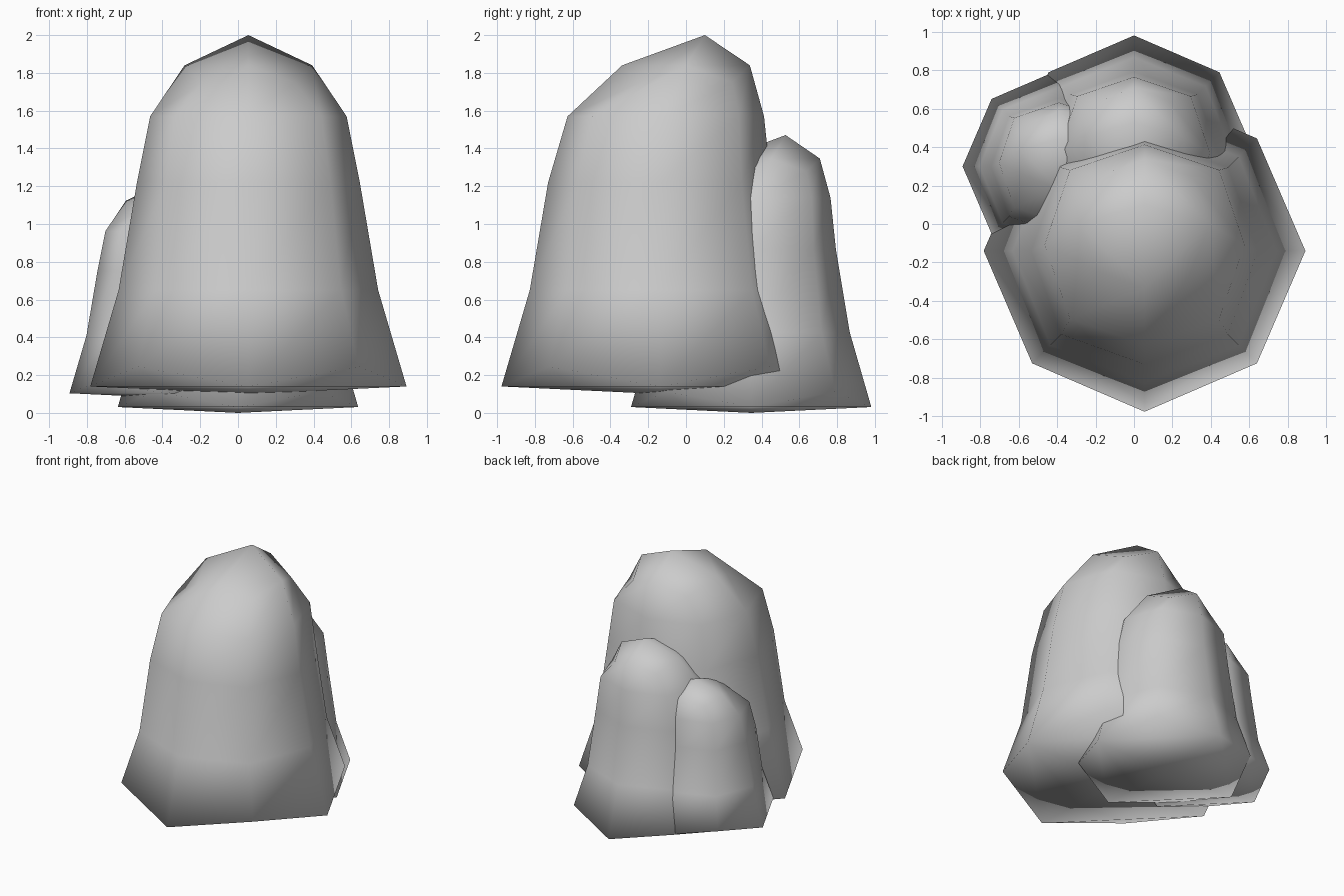
import bpy, bmesh

if "Cube" in bpy.data.objects:
    bpy.data.objects.remove(bpy.data.objects["Cube"])

# Profile of one boulder, relative to its underside centre:
# (height, corner height, side radius, corner offset, lean towards the back)
ROWS = [
    (0.04, 0.145, 0.837, 0.585, 0.00),
    (0.55, 0.55, 0.687, 0.490, 0.00),
    (1.12, 1.12, 0.590, 0.434, 0.00),
    (1.47, 1.47, 0.520, 0.388, 0.033),
    (1.74, 1.65, 0.338, 0.245, 0.14),
]
APEX = (0.0, 0.24, 1.90)
DIRS = [(1, 0), (1, 1), (0, 1), (-1, 1), (-1, 0), (-1, -1), (0, -1), (1, -1)]


def boulder(name, location, scale):
    bm = bmesh.new()
    rings = []
    for z, zc, r, k, lean in ROWS:
        ring = []
        for i, (dx, dy) in enumerate(DIRS):
            d, h = (k, zc) if i % 2 else (r, z)
            ring.append(bm.verts.new((dx * d, dy * d + lean, h)))
        rings.append(ring)
    base = bm.verts.new((0, 0, 0))
    apex = bm.verts.new(APEX)
    # side walls
    for a, b in zip(rings, rings[1:]):
        for i in range(8):
            j = (i + 1) % 8
            bm.faces.new((a[i], a[j], b[j], b[i]))
    # four quads close the underside and the crown
    for i in range(0, 8, 2):
        j, m = i + 1, (i + 2) % 8
        bm.faces.new((rings[0][m], rings[0][j], rings[0][i], base))
        bm.faces.new((rings[-1][i], rings[-1][j], rings[-1][m], apex))
    bmesh.ops.recalc_face_normals(bm, faces=bm.faces)
    for f in bm.faces:
        f.smooth = True
    mesh = bpy.data.meshes.new(name)
    bm.to_mesh(mesh)
    bm.free()
    obj = bpy.data.objects.new(name, mesh)
    obj.location = location
    obj.scale = scale
    bpy.context.collection.objects.link(obj)
    return obj


# Three overlapping boulders of the same shape
boulder("large_boulder", (0.055, -0.14, 0.10), (1, 1, 1))
boulder("medium_boulder", (0.0, 0.345, 0.0), (0.76, 0.76, 0.774))
boulder("small_boulder", (-0.39, 0.30, 0.08), (0.6, 0.6, 0.6))
